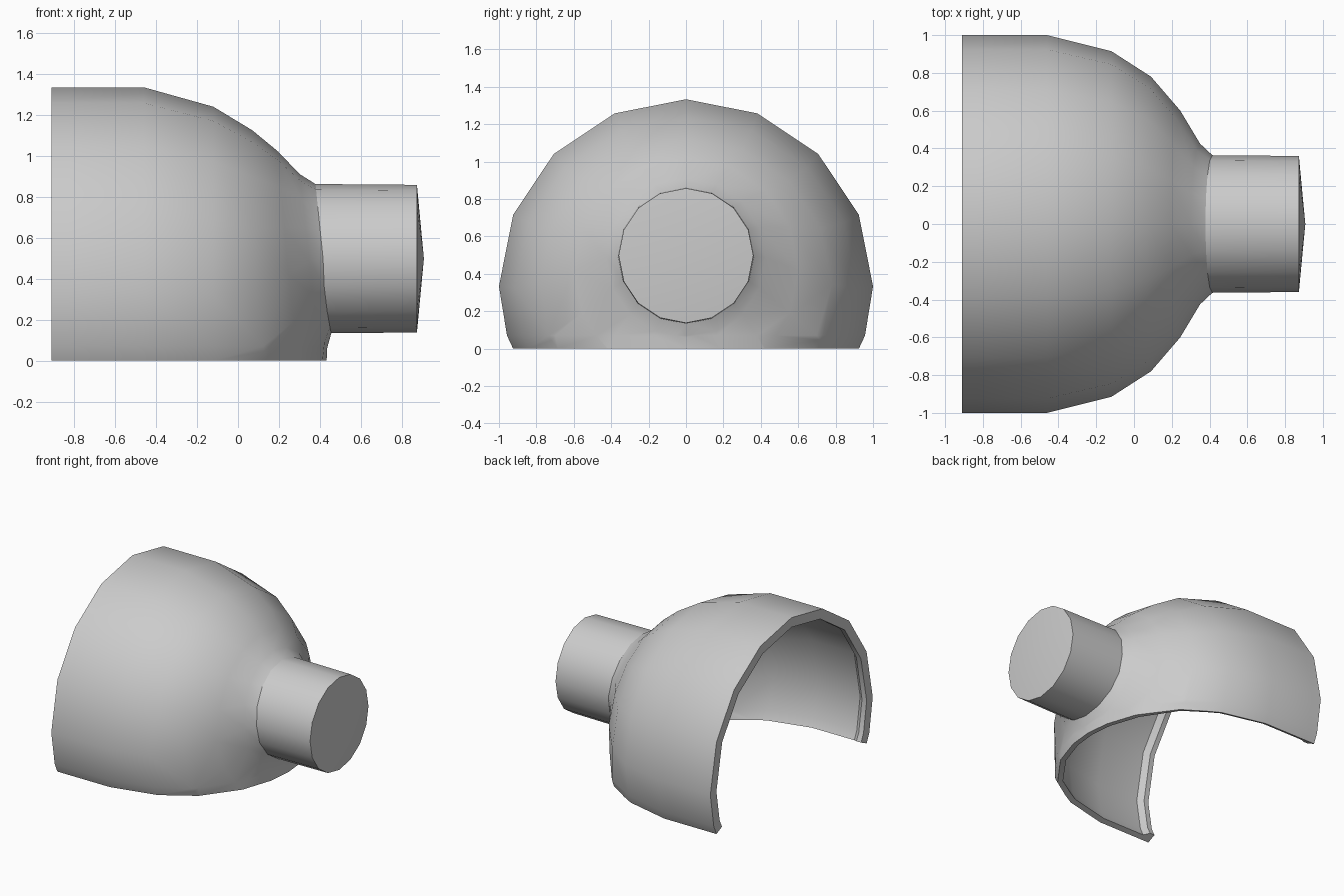
import bpy, bmesh, math

if "Cube" in bpy.data.objects:
    bpy.data.objects.remove(bpy.data.objects["Cube"], do_unlink=True)

grey = bpy.data.materials.new("plain grey")
grey.use_nodes = True
grey.diffuse_color = (0.6, 0.6, 0.6, 1)
grey.node_tree.nodes["Principled BSDF"].inputs["Base Color"].default_value = grey.diffuse_color

SIDES = 16
LIP_END = -0.87
# Each ring: x and height of its centre, radius, backward lean of its top, forward sweep of its base
RINGS = [
    (-0.91, 0.333, 1.0, 0, 0), (LIP_END, 0.333, 1.0, 0, 0), (-0.83, 0.333, 1.0, 0, 0),
    (-0.46, 0.333, 1.0, 0, 0), (-0.12, 0.323, 0.915, 0, 0.05), (0.09, 0.343, 0.78, 0.02, 0.25),
    (0.245, 0.42, 0.60, 0.05, 0.18), (0.35, 0.485, 0.425, 0.05, 0.085),
    (0.415, 0.497, 0.364, 0.037, 0.04), (0.873, 0.497, 0.36, 0, 0),
]


def add_ring(bm, x, z, radius, top_lean, base_sweep):
    verts = []
    for i in range(SIDES):
        a = math.tau * i / SIDES
        rise = math.sin(a)
        shift = -top_lean * rise if rise > 0 else base_sweep * rise * rise
        verts.append(bm.verts.new((x + shift, radius * math.cos(a), z + radius * rise)))
    return verts


def cut(bm, height, clear):
    bmesh.ops.bisect_plane(bm, geom=bm.verts[:] + bm.edges[:] + bm.faces[:],
                           plane_co=(0, 0, height), plane_no=(0, 0, 1), clear_inner=clear)


# Bell-shaped shell running into the round neck
bm = bmesh.new()
rings = [add_ring(bm, *r) for r in RINGS]
for a, b in zip(rings, rings[1:]):
    for i in range(SIDES):
        j = (i + 1) % SIDES
        bm.faces.new((a[i], a[j], b[j], b[i]))

# Shallow domed neck cap
tip = bm.verts.new((0.907, 0, 0.497))
for i in range(SIDES):
    bm.faces.new((rings[-1][i], rings[-1][(i + 1) % SIDES], tip))

# Open underside with a slightly tucked lower edge
cut(bm, 0, True)
cut(bm, 0.07, False)
for v in bm.verts:
    if abs(v.co.z - 0.07) < 0.001:
        v.co.y *= 1.01
    elif v.co.z < 0.001:
        v.co.y *= 0.99
bmesh.ops.recalc_face_normals(bm, faces=bm.faces[:])
if max(bm.faces, key=lambda f: f.calc_center_median().z).normal.z < 0:
    bmesh.ops.reverse_faces(bm, faces=bm.faces[:])

mesh = bpy.data.meshes.new("shell_with_neck")
bm.to_mesh(mesh)
bm.free()
mesh.materials.append(grey)
shell = bpy.data.objects.new("shell_with_neck", mesh)
bpy.context.collection.objects.link(shell)

# Wall thickness, stepping up to a heavier lip at the opening
weights = shell.vertex_groups.new(name="wall_weight")
for v in mesh.vertices:
    weights.add([v.index], 1.0 if v.co.x < LIP_END + 0.01 else 0.55, 'REPLACE')
wall = shell.modifiers.new("wall", 'SOLIDIFY')
wall.thickness = 0.075
wall.offset = -1
wall.vertex_group = weights.name
bpy.context.view_layer.objects.active = shell
shell.select_set(True)
bpy.ops.object.modifier_apply(modifier=wall.name)
bpy.ops.object.shade_smooth_by_angle(angle=math.radians(28))
